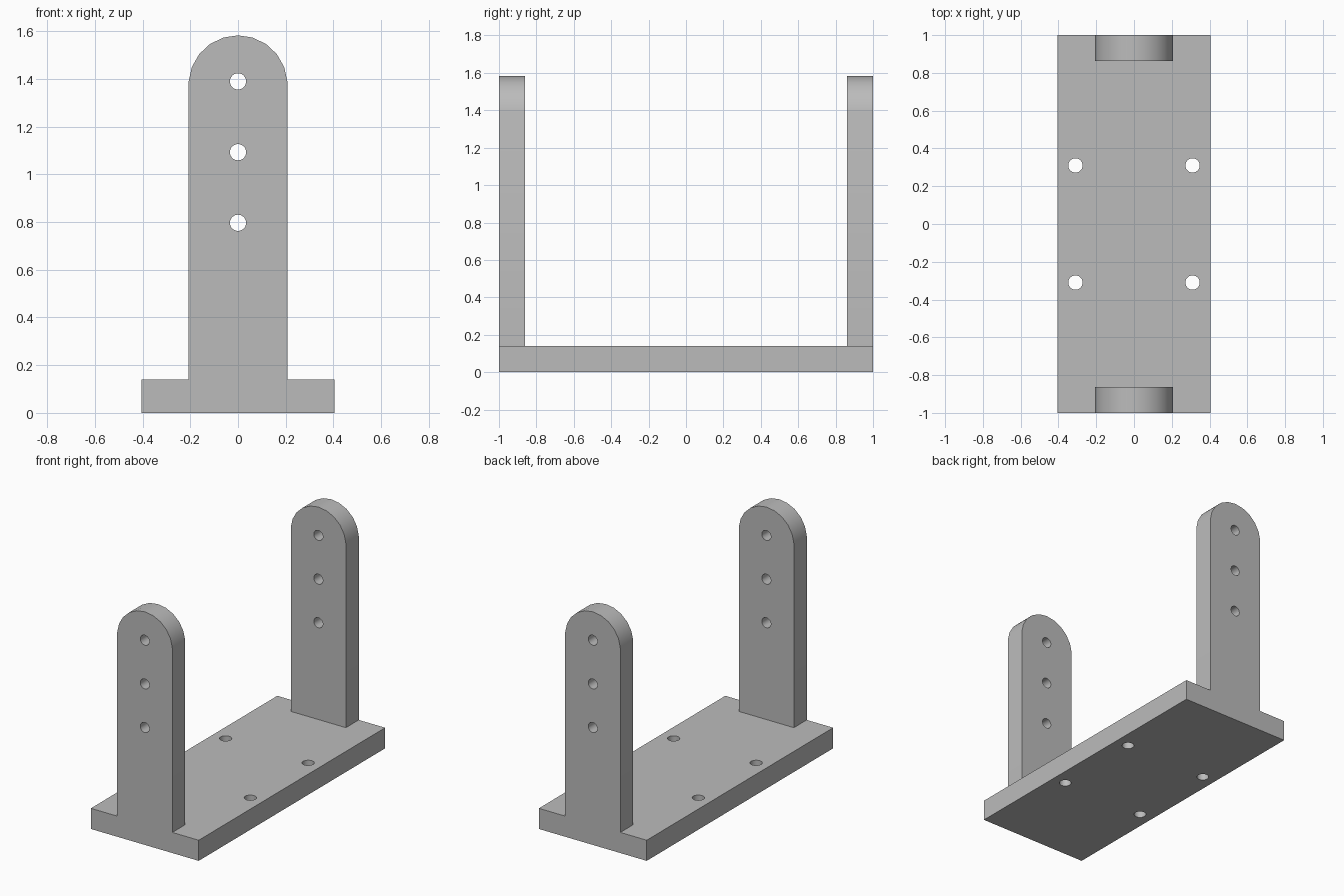
import bpy, bmesh
from math import radians, cos, sin
from mathutils import Matrix, Vector

if "Cube" in bpy.data.objects:
    bpy.data.objects.remove(bpy.data.objects["Cube"])

LENGTH, WIDTH = 2.0, 0.81
BASE_H, POST_T = 0.14, 0.138
ARC_R, TOP_Z = 0.2075, 1.583

grey = bpy.data.materials.new("plain grey")
grey.use_nodes = True
grey.diffuse_color = (0.5, 0.5, 0.5, 1)
grey.node_tree.nodes["Principled BSDF"].inputs["Base Color"].default_value = (0.5, 0.5, 0.5, 1)


def make_object(name, bm):
    bmesh.ops.recalc_face_normals(bm, faces=bm.faces[:])
    mesh = bpy.data.meshes.new(name)
    bm.to_mesh(mesh)
    bm.free()
    mesh.materials.append(grey)
    obj = bpy.data.objects.new(name, mesh)
    bpy.context.scene.collection.objects.link(obj)
    return obj


def prism(name, outline, sweep):
    """Extrude a closed outline along a vector."""
    bm = bmesh.new()
    face = bm.faces.new([bm.verts.new(p) for p in outline])
    grown = bmesh.ops.extrude_face_region(bm, geom=[face], use_keep_orig=True)
    moved = [g for g in grown["geom"] if isinstance(g, bmesh.types.BMVert)]
    bmesh.ops.translate(bm, verts=moved, vec=Vector(sweep))
    return make_object(name, bm)


def drill(obj, centres, radius, turn):
    """Cut round through holes at the given centres."""
    bm = bmesh.new()
    for centre in centres:
        bmesh.ops.create_cone(bm, cap_ends=True, segments=32, radius1=radius, radius2=radius,
                              depth=0.5, matrix=Matrix.Translation(centre) @ turn)
    cutter = make_object("hole_cutter", bm)
    cutter.hide_render = True
    mod = obj.modifiers.new("holes", 'BOOLEAN')
    mod.operation, mod.solver, mod.object = 'DIFFERENCE', 'EXACT', cutter
    bpy.ops.object.select_all(action='DESELECT')
    bpy.context.view_layer.objects.active = obj
    obj.select_set(True)
    bpy.ops.object.modifier_apply(modifier=mod.name)
    bpy.data.objects.remove(cutter)
    bpy.ops.object.shade_smooth_by_angle(angle=radians(30))


# Base plate with four mounting holes
w, l = WIDTH / 2, LENGTH / 2
base = prism("base_plate", [(-w, -l, 0), (w, -l, 0), (w, l, 0), (-w, l, 0)], (0, 0, BASE_H))
drill(base, [(x, y, 0) for x in (-0.31, 0.31) for y in (-0.31, 0.31)], 0.038, Matrix())

# Round-topped uprights, each with three holes up the middle
arc = [radians(4 + 17.2 * i) for i in range(11)]
profile = [(ARC_R * cos(a), TOP_Z - ARC_R + ARC_R * sin(a)) for a in arc]
half = profile[0][0]
profile = [(-half, BASE_H), (half, BASE_H)] + profile
for name, y in (("front_upright", -l), ("back_upright", l - POST_T)):
    post = prism(name, [(x, y, z) for x, z in profile], (0, POST_T, 0))
    drill(post, [(0, y, z) for z in (0.797, 1.093, 1.39)], 0.034,
          Matrix.Rotation(radians(90), 4, 'X'))
